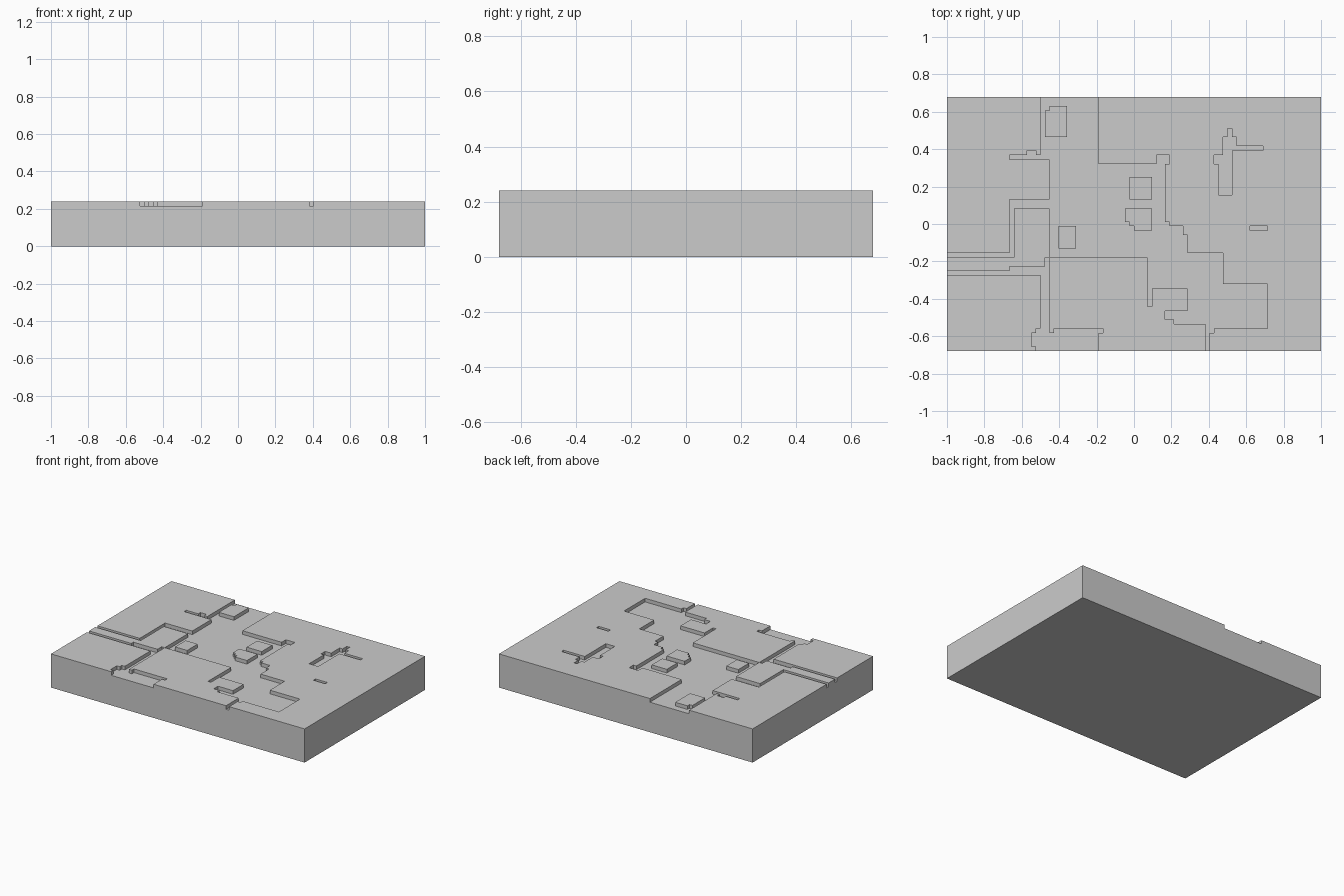
import bpy, bmesh

if "Cube" in bpy.data.objects:
    bpy.data.objects.remove(bpy.data.objects["Cube"])

# Slab laid out on an 84 x 57 grid, with a shallow recess one step deep
NX, NY, STEP = 84, 57, 1 / 42
TOP, LOW = 0.24, 0.214


def path(start, moves):
    """Right-angled outline: moves give alternating new column / new row."""
    pts, p, axis = [tuple(start)], list(start), 0
    for m in moves:
        p[axis] = m
        pts.append(tuple(p))
        axis = 1 - axis
    return pts


def inside(x, y, poly):
    hit = False
    for (x0, y0), (x1, y1) in zip(poly, poly[1:] + poly[:1]):
        if (y0 > y) != (y1 > y) and x < x0 + (y - y0) * (x1 - x0) / (y1 - y0):
            hit = not hit
    return hit


# Main winding recess, clockwise from the back edge
channel = path((21, 57), [
    34, 42, 47, 44, 50, 42, 49, 29, 50, 28, 53, 26, 54, 22, 62, 15, 72, 5, 60, 4, 59, 0,
    58, 6, 51, 7, 49, 9, 54, 14, 46, 10, 45, 21, 22, 19, 14, 18, 0, 17,
    21, 5, 20, 4, 19, 1, 20, 0, 34, 4, 35, 5, 24, 4, 23, 32, 15, 21, 0, 22,
    14, 34, 23, 43, 14, 44, 18, 45, 20, 44, 21])

# Separate small pits, and islands standing in the recess
pits = [
    path((62, 48), [63, 50, 64, 48, 65, 46, 71, 45, 64, 35, 61, 42, 60, 44, 62]),
    path((68, 28), [72, 27, 68]),
]
islands = [
    path((23, 55), [27, 48, 22, 54, 23]),
    path((41, 39), [46, 34, 41]),
    path((40, 32), [46, 27, 42, 28, 41, 29, 40]),
    path((25, 28), [29, 23, 25]),
]

# Sum of even-odd tests: islands cancel the recess
outlines = [channel] + pits + islands


def height(i, j):
    if not (0 <= i < NX and 0 <= j < NY):
        return 0.0
    low = sum(inside(i + 0.5, j + 0.5, o) for o in outlines) % 2
    return LOW if low else TOP


H = {(i, j): height(i, j) for i in range(-1, NX + 1) for j in range(-1, NY + 1)}
bm = bmesh.new()
cache = {}


def vert(i, j, z):
    key = (i, j, z)
    if key not in cache:
        cache[key] = bm.verts.new(((i - NX / 2) * STEP, (j - NY / 2) * STEP, z))
    return cache[key]


def wall(a, b, ha, hb):
    """Vertical wall between two levels, split at the recess floor."""
    lo, hi = min(ha, hb), max(ha, hb)
    levels = [z for z in (0.0, LOW, TOP) if lo <= z <= hi]
    for z0, z1 in zip(levels, levels[1:]):
        bm.faces.new([vert(*a, z0), vert(*b, z0), vert(*b, z1), vert(*a, z1)])


# Tops, underside and walls
for i in range(NX + 1):
    for j in range(NY + 1):
        h = H[i, j]
        if h:
            ring = [(i, j), (i + 1, j), (i + 1, j + 1), (i, j + 1)]
            bm.faces.new([vert(*c, h) for c in ring])
            bm.faces.new([vert(*c, 0.0) for c in reversed(ring)])
        for n, a, b in ((H[i - 1, j], (i, j + 1), (i, j)), (H[i, j - 1], (i, j), (i + 1, j))):
            if h > n:
                wall(a, b, h, n)
            elif n > h:
                wall(b, a, h, n)

# Merge the grid into large flat faces
bmesh.ops.dissolve_limit(bm, angle_limit=0.02, verts=bm.verts[:], edges=bm.edges[:])

mesh = bpy.data.meshes.new("recessed_slab")
bm.to_mesh(mesh)
bm.free()
slab = bpy.data.objects.new("recessed_slab", mesh)
bpy.context.collection.objects.link(slab)
